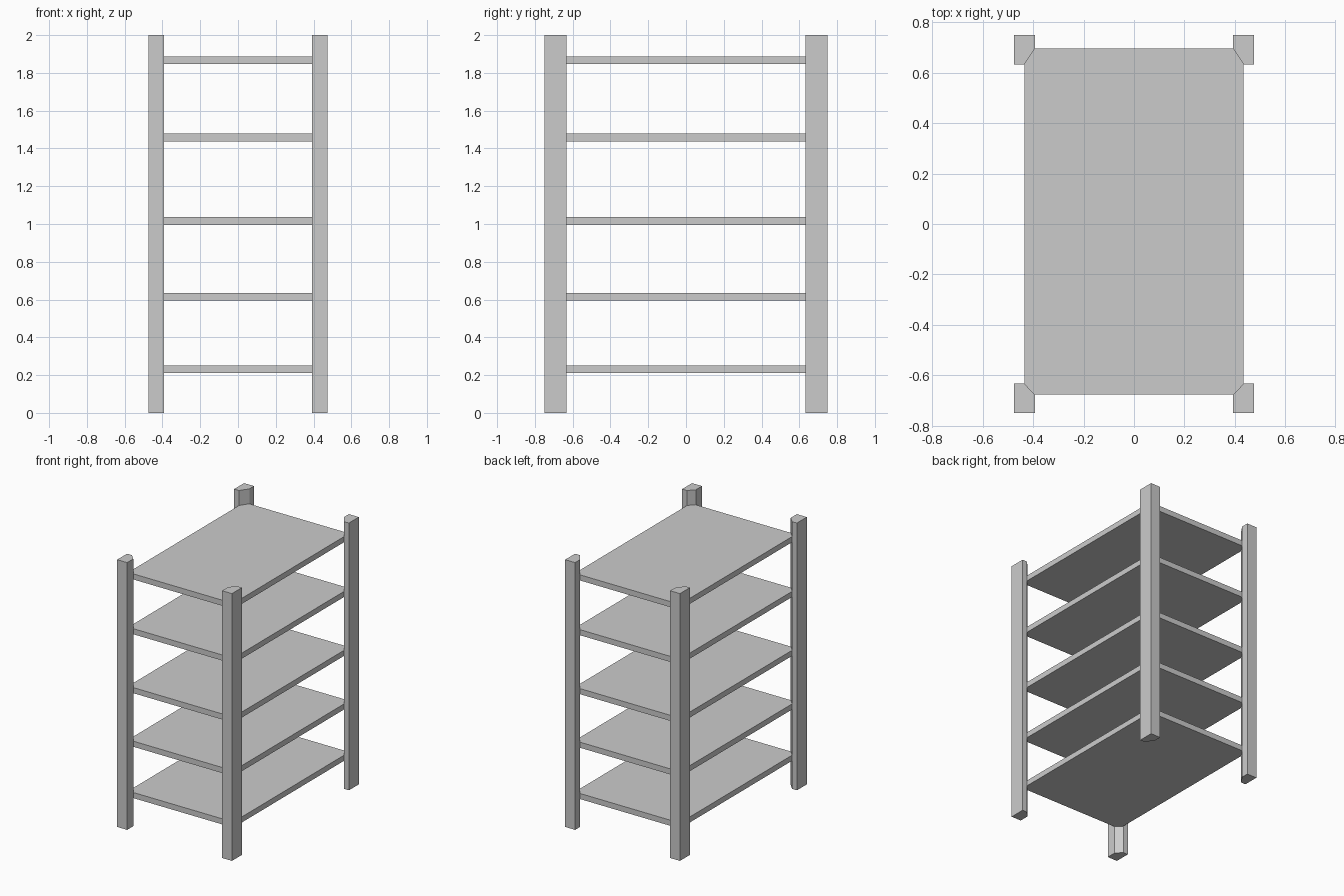
import bpy
import bmesh

cube = bpy.data.objects.get("Cube")
if cube:
    bpy.data.objects.remove(cube, do_unlink=True)

grey = bpy.data.materials.new("light grey")
grey.use_nodes = True
colour = (0.6, 0.6, 0.6, 1)
grey.diffuse_color = colour
grey.node_tree.nodes["Principled BSDF"].inputs["Base Color"].default_value = colour


def prism(name, outline, bottom, top):
    """Extrude a flat outline upwards into a solid."""
    bm = bmesh.new()
    face = bm.faces.new([bm.verts.new((x, y, bottom)) for x, y in outline])
    result = bmesh.ops.extrude_face_region(bm, geom=[face])
    raised = [v for v in result["geom"] if isinstance(v, bmesh.types.BMVert)]
    bmesh.ops.translate(bm, verts=raised, vec=(0, 0, top - bottom))
    bmesh.ops.recalc_face_normals(bm, faces=bm.faces)
    mesh = bpy.data.meshes.new(name)
    bm.to_mesh(mesh)
    bm.free()
    mesh.materials.append(grey)
    obj = bpy.data.objects.new(name, mesh)
    bpy.context.collection.objects.link(obj)
    return obj


# Shelf edges and the inner faces of the posts
OUT_X, OUT_Y = 0.475, 0.75
IN_X, IN_Y = 0.393, 0.633
SHELF_X = 0.435
SHELF_Y = {1: 0.695, -1: 0.677}
HEIGHT = 2.0

# Corner posts, each with its inner corner cut off where the shelves meet it
for sy, end in ((-1, "front"), (1, "back")):
    for sx, side in ((1, "left"), (-1, "right")):
        corner = [(OUT_X, OUT_Y), (OUT_X, IN_Y), (SHELF_X, IN_Y),
                  (IN_X, SHELF_Y[sy]), (IN_X, OUT_Y)]
        prism(f"{end}_{side}_post", [(x * sx, y * sy) for x, y in corner], 0, HEIGHT)

# Shelves with clipped corners
front, back = -SHELF_Y[-1], SHELF_Y[1]
half = [(IN_X, front), (SHELF_X, -IN_Y), (SHELF_X, IN_Y), (IN_X, back)]
board = half + [(-x, y) for x, y in reversed(half)]
for number, bottom in enumerate((0.21, 0.594, 0.995, 1.436, 1.846), 1):
    prism(f"shelf_{number}", board, bottom, bottom + 0.042)
